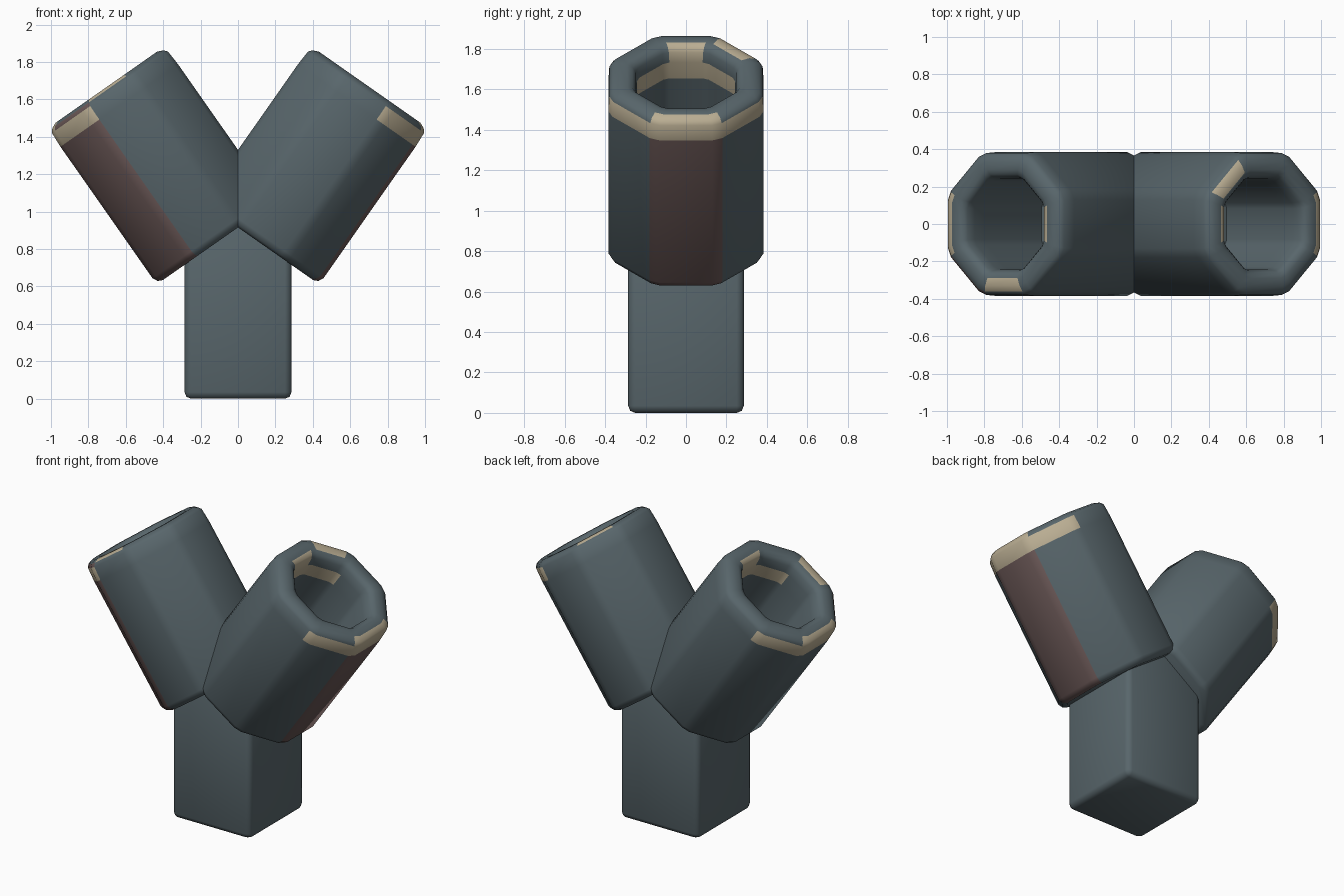
import bpy, bmesh, math
from mathutils import Matrix, Vector

cube = bpy.data.objects.get("Cube")
if cube:
    bpy.data.objects.remove(cube, do_unlink=True)


def material(name, rgb):
    m = bpy.data.materials.new(name)
    m.use_nodes = True
    col = (*rgb, 1.0)
    m.diffuse_color = col
    bsdf = next(n for n in m.node_tree.nodes if n.type == 'BSDF_PRINCIPLED')
    bsdf.inputs["Base Color"].default_value = col
    bsdf.inputs["Roughness"].default_value = 0.8
    return m


MATS = [material("slate", (0.098, 0.133, 0.148)),
        material("worn_tan", (0.49, 0.42, 0.29)),
        material("dull_maroon", (0.15, 0.10, 0.097))]
SLATE, TAN, MAROON = range(3)


def add_object(name, bm):
    bmesh.ops.recalc_face_normals(bm, faces=bm.faces)
    mesh = bpy.data.meshes.new(name)
    bm.to_mesh(mesh)
    bm.free()
    ob = bpy.data.objects.new(name, mesh)
    for m in MATS:
        mesh.materials.append(m)
    bpy.context.collection.objects.link(ob)
    bpy.ops.object.select_all(action='DESELECT')
    ob.select_set(True)
    bpy.context.view_layer.objects.active = ob
    bpy.ops.object.shade_smooth_by_angle(angle=math.radians(60))


# Tube profile: (height along axis, distance of flat side from axis)
PROFILE = [(0.75, 0.345), (0.762, 0.37), (0.79, 0.384), (1.648, 0.384),
           (1.735, 0.379), (1.755, 0.362), (1.768, 0.33), (1.768, 0.29),
           (1.758, 0.265), (1.735, 0.25), (1.68, 0.242), (1.585, 0.242),
           (1.06, 0.242)]
OUTER_BAND = 3     # profile strip with the worn outer edge
RIM = (4, 5)       # rounded outer rim strips
RIM_TOP = (5, 6)   # upward-facing rim strips
LIP = (7, 8, 9)    # strips running into the bore
BORE_BAND = 10     # worn strip inside the bore


def octagon_ring(bm, z, r):
    """Octagon with cut corners: two points per flat side."""
    half = r * math.tan(math.pi / 8) * 0.82
    ring = []
    for k in range(8):
        rot = Matrix.Rotation(k * math.pi / 4, 3, 'Z')
        for t in (-half, half):
            ring.append(bm.verts.new(rot @ Vector((r, t, z))))
    return ring


def tube_colour(strip, step, maroon_side, rim_side):
    # even steps are flat sides, odd steps the cut corners after them
    def on(*sides):
        return any((step - 2 * k) % 16 in (15, 0, 1) for k in sides)
    worn = ((strip == OUTER_BAND and on(0, 1, 7))
            or (strip in RIM and on(0))
            or (strip in RIM_TOP and step == 2 * rim_side)
            or (strip in LIP and step == 8)
            or (strip == BORE_BAND and on(3, 4, 5)))
    if worn:
        return TAN
    return MAROON if strip <= RIM[0] and on(maroon_side) else SLATE


def tube(name, turn, maroon_side, rim_side):
    bm = bmesh.new()
    rings = [octagon_ring(bm, z, r) for z, r in PROFILE]
    for s, (a, b) in enumerate(zip(rings, rings[1:])):
        for i in range(16):
            j = (i + 1) % 16
            f = bm.faces.new((a[i], a[j], b[j], b[i]))
            f.material_index = tube_colour(s, i, maroon_side, rim_side)
    bm.faces.new(rings[0])
    bm.faces.new(rings[-1])
    bm.transform(Matrix.Rotation(turn, 4, 'Z')
                 @ Matrix.Rotation(math.radians(35), 4, 'Y')
                 @ Matrix.Translation((-0.379, 0, 0)))
    add_object(name, bm)


# Two leaning hollow tubes, one turned half way round
tube("left_tube", 0, 0, 3)
tube("right_tube", math.pi, 1, 2)

# Square post with softened edges
bm = bmesh.new()
bmesh.ops.create_cube(bm, size=1)
bm.transform(Matrix.Translation((0, 0, 0.475)) @ Matrix.Diagonal((0.572, 0.572, 0.95, 1)))
bmesh.ops.bevel(bm, geom=bm.edges[:], offset=0.035, segments=2,
                profile=0.5, affect='EDGES')
add_object("post", bm)
